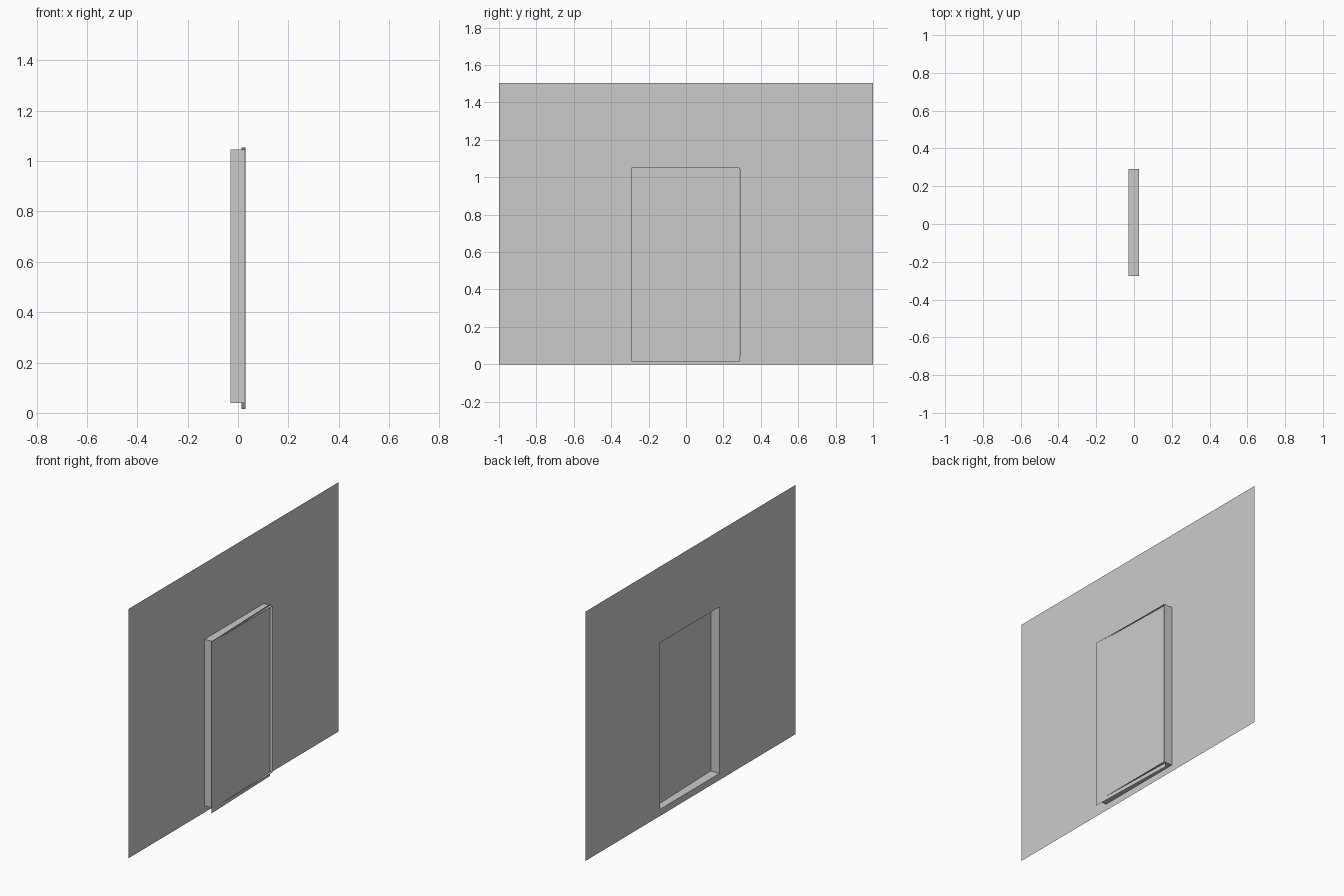
import bpy
import bmesh

cube = bpy.data.objects.get("Cube")
if cube:
    bpy.data.objects.remove(cube, do_unlink=True)

grey = bpy.data.materials.new("light_grey")
grey.use_nodes = True
grey.diffuse_color = (0.6, 0.6, 0.6, 1)
grey.node_tree.nodes["Principled BSDF"].inputs["Base Color"].default_value = (0.6, 0.6, 0.6, 1)

BACK, FRONT = -0.03, 0.027          # wall plane and outer rim of the reveal
OPENING = (-0.275, 0.29, 0.04, 1.045)  # y0, y1, z0, z1


def rectangle(bm, x0, x1, y0, y1, z0, z1):
    """Four corners of an upright rectangle running from x0 at y0 to x1 at y1."""
    return [bm.verts.new(c) for c in
            ((x0, y0, z0), (x1, y1, z0), (x1, y1, z1), (x0, y0, z1))]


def finish(bm, name):
    mesh = bpy.data.meshes.new(name)
    bm.to_mesh(mesh)
    bm.free()
    mesh.materials.append(grey)
    obj = bpy.data.objects.new(name, mesh)
    bpy.context.collection.objects.link(obj)
    return obj


def bridge(bm, a, b):
    """Band of four faces between two rectangles."""
    for i in range(4):
        j = (i + 1) % 4
        bm.faces.new((a[i], a[j], b[j], b[i]))


# Thin wall sheet with a door opening
bm = bmesh.new()
bridge(bm, rectangle(bm, BACK, BACK, -1, 1, 0, 1.505),
       rectangle(bm, BACK, BACK, *OPENING))
finish(bm, "wall")

# Reveal lining the opening and standing out from the wall
bm = bmesh.new()
bridge(bm, rectangle(bm, BACK, BACK, *OPENING),
       rectangle(bm, FRONT, FRONT, *OPENING))
finish(bm, "door_reveal")

# Door sheet, set very slightly ajar
bm = bmesh.new()
bm.faces.new(rectangle(bm, 0.029, 0.013, -0.292, 0.286, 0.016, 1.053))
finish(bm, "door_panel")
